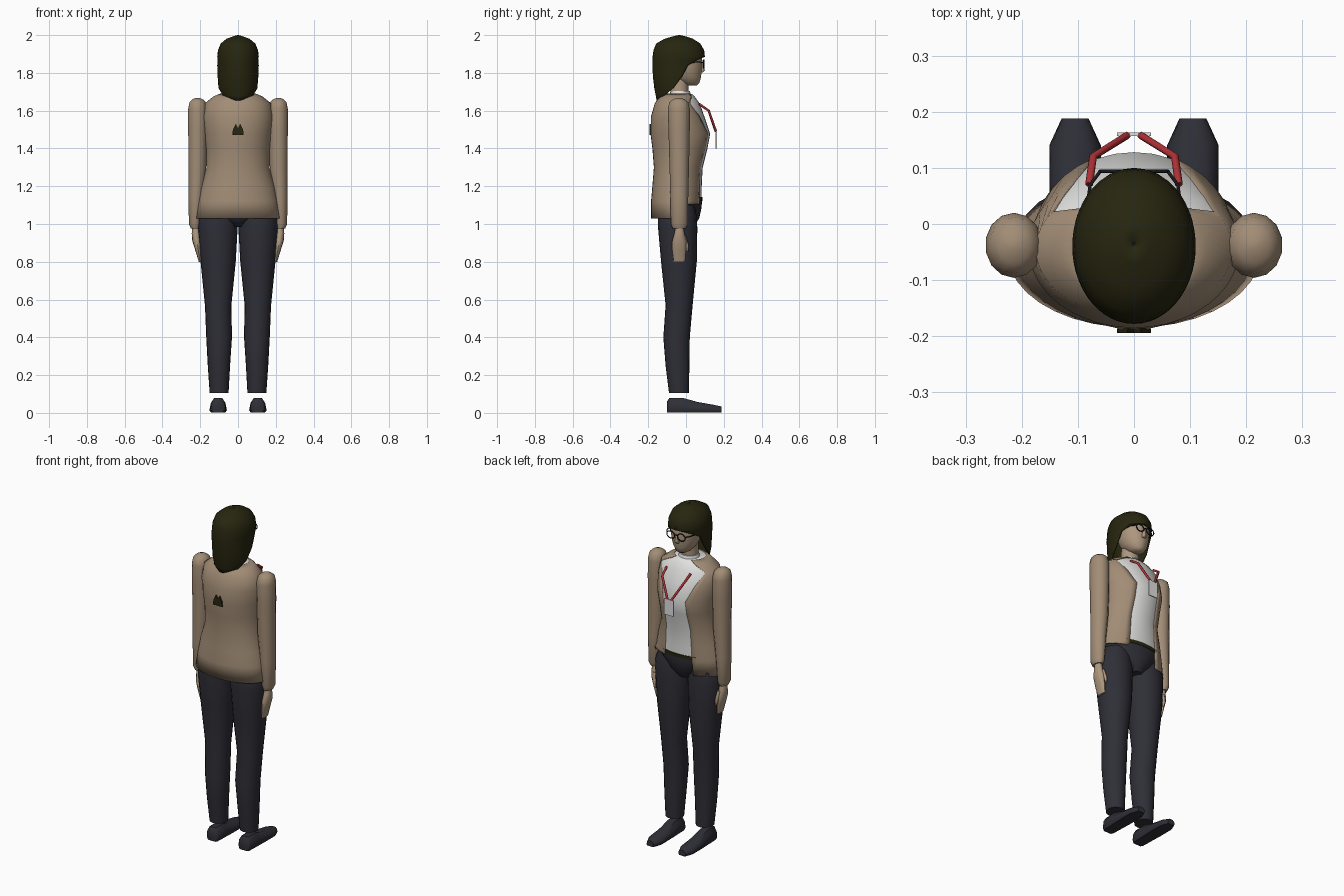
import bpy, bmesh
from math import sin, cos, pi, asin, radians
from mathutils import Vector

old = bpy.data.objects.get("Cube")
if old:
    bpy.data.objects.remove(old, do_unlink=True)


def material(name, r, g, b):
    m = bpy.data.materials.new(name)
    m.use_nodes = True
    m.diffuse_color = (r, g, b, 1)
    bsdf = m.node_tree.nodes["Principled BSDF"]
    bsdf.inputs["Base Color"].default_value = (r, g, b, 1)
    bsdf.inputs["Roughness"].default_value = 0.8
    return m


TAN = material("tan cloth", 0.36, 0.265, 0.18)
SKIN = material("skin", 0.42, 0.31, 0.21)
NAVY = material("dark navy cloth", 0.028, 0.028, 0.038)
WHITE = material("white", 0.75, 0.75, 0.74)
HAIR = material("dark brown", 0.02, 0.019, 0.005)
RED = material("red strap", 0.42, 0.03, 0.035)
BLACK = material("black frame", 0.01, 0.01, 0.01)


def finish(bm, name, mat, angle=40):
    me = bpy.data.meshes.new(name)
    bm.to_mesh(me)
    bm.free()
    me.materials.append(mat)
    ob = bpy.data.objects.new(name, me)
    bpy.context.collection.objects.link(ob)
    bpy.ops.object.select_all(action='DESELECT')
    ob.select_set(True)
    bpy.context.view_layer.objects.active = ob
    bpy.ops.object.shade_smooth_by_angle(angle=radians(angle))
    return ob


def oval(z, w, back, front, cx=0, a=0, n=32):
    """Ring from half width and y range; a leaves a gap at the +y side."""
    cy, d = (back + front) / 2, (front - back) / 2
    steps = n + 1 if a is not None and a > 0 else n
    span = 2 * pi - 2 * a
    return [Vector((cx - w * sin(a + span * i / n), cy + d * cos(a + span * i / n), z))
            for i in range(steps)]


def loft(name, rings, mat, closed=True, shell=0, angle=50):
    bm = bmesh.new()
    vs = [[bm.verts.new(p) for p in r] for r in rings]
    n = len(rings[0])
    for lo, hi in zip(vs, vs[1:]):
        for i in range(n if closed else n - 1):
            j = (i + 1) % n
            bm.faces.new((lo[i], lo[j], hi[j], hi[i]))
    if closed:
        bm.faces.new(vs[0][::-1])
        bm.faces.new(vs[-1])
        bmesh.ops.recalc_face_normals(bm, faces=bm.faces)
    else:
        bmesh.ops.remove_doubles(bm, verts=bm.verts, dist=0.0003)
    ob = finish(bm, name, mat, angle)
    if shell:
        mod = ob.modifiers.new("thickness", 'SOLIDIFY')
        mod.thickness = shell
        mod.offset = -1
    return ob


def tube(name, pts, r, mat, cyclic=False):
    cu = bpy.data.curves.new(name, 'CURVE')
    cu.dimensions = '3D'
    cu.bevel_depth = r
    cu.bevel_resolution = 1
    cu.use_fill_caps = True
    sp = cu.splines.new('POLY')
    sp.points.add(len(pts) - 1)
    for p, q in zip(sp.points, pts):
        p.co = (*q, 1)
    sp.use_cyclic_u = cyclic
    cu.materials.append(mat)
    ob = bpy.data.objects.new(name, cu)
    bpy.context.collection.objects.link(ob)
    return ob


def plate(name, outline, y, thick, mat):
    bm = bmesh.new()
    f = bm.faces.new([bm.verts.new((x, y, z)) for x, z in outline])
    ext = bmesh.ops.extrude_face_region(bm, geom=[f])
    for v in ext["geom"]:
        if isinstance(v, bmesh.types.BMVert):
            v.co.y += thick
    bmesh.ops.recalc_face_normals(bm, faces=bm.faces)
    return finish(bm, name, mat, 20)


# Torso: height, half width, back y, front y, half width of jacket opening
torso = [(1.03, .225, -.185, .08, .095), (1.12, .21, -.185, .085, .09),
         (1.2, .195, -.178, .085, .085), (1.3, .167, -.17, .09, .08),
         (1.4, .17, -.178, .115, .075), (1.48, .18, -.188, .13, .075),
         (1.57, .188, -.185, .10, .11), (1.64, .175, -.165, .075, .145),
         (1.675, .13, -.14, .05, .08), (1.692, .09, -.12, .035, .05)]
jacket = [oval(z, w, b, f, a=asin(o / w)) for z, w, b, f, o in torso]
for p in jacket[0]:
    if p.x > 0.03 and p.y > 0:
        p.z = 1.105
loft("jacket", jacket, TAN, closed=False, shell=0.006)
loft("shirt", [oval(z - .003, w - .004, b + .004, f - .002)
               for z, w, b, f, o in [(1.14, .205, -.18, .085, 0)] + torso[2:]], WHITE)
loft("collar", [oval(1.67, .065, -.09, .03), oval(1.705, .055, -.08, .02)], WHITE)

# Belt and seat of the trousers
loft("belt", [oval(1.122, .195, -.17, .086), oval(1.142, .192, -.17, .087)], HAIR)
loft("trouser_seat", [oval(.985, .05, -.10, .04), oval(1.03, .11, -.15, .07),
                      oval(1.09, .17, -.16, .083), oval(1.125, .19, -.168, .084)], NAVY)

# Plate on the back of the jacket
half = [(.03, 1.47), (.027, 1.50), (.012, 1.53)]
plate("back_patch", half + [(0, 1.51)] + [(-x, z) for x, z in half[::-1]], -.194, .008, HAIR)

# Limb sections: height, inner x, outer x, back y, front y
leg = [(.105, .05, .15, -.09, .015), (.25, .042, .16, -.108, .018),
       (.4, .032, .168, -.12, .02), (.57, .035, .175, -.108, .035),
       (.8, .012, .198, -.132, .057), (.98, .002, .212, -.148, .06),
       (1.05, .004, .21, -.148, .055), (1.1, .02, .185, -.14, .045)]
arm = [(.975, .203, .25, -.07, -.002), (1.0, .196, .261, -.08, .01),
       (1.15, .182, .263, -.083, .012), (1.3, .167, .263, -.087, .016),
       (1.5, .163, .265, -.093, .02), (1.61, .163, .265, -.096, .02),
       (1.645, .17, .258, -.088, .012), (1.66, .185, .243, -.07, -.008),
       (1.668, .206, .222, -.045, -.03)]
hand = [(.80, .195, .208, -.065, -.005), (.86, .194, .226, -.073, 0),
        (.91, .196, .242, -.073, .002), (.95, .2, .245, -.062, -.008),
        (.985, .207, .242, -.055, -.012)]
thumb = [(.855, .198, .206, .002, .012), (.89, .196, .216, -.005, .014),
         (.94, .2, .225, -.03, 0)]
# Shoe stations: y, half width, height
shoe = [(-.1, .03, .06), (-.088, .04, .077), (-.015, .043, .077),
        (.06, .046, .056), (.14, .046, .042), (.188, .024, .032)]

for side, s in (("left", 1), ("right", -1)):
    for part, rows, mat, n in (("trouser_leg", leg, NAVY, 20), ("sleeve", arm, TAN, 14),
                               ("hand", hand, SKIN, 12), ("thumb", thumb, SKIN, 8)):
        loft(side + "_" + part, [oval(z, (o - i) / 2, b, f, cx=s * (i + o) / 2, n=n)
                                 for z, i, o, b, f in rows], mat)
    rings = []
    for y, h, t in shoe:
        edge = [(.8, 0), (1, .25), (.9, .65), (.5, 1)]
        edge += [(-x, z) for x, z in edge[::-1]]
        rings.append([Vector((s * .105 + x * h, y, .002 + z * t)) for x, z in edge])
    loft(side + "_shoe", rings, NAVY)

    # Lanyard strap and spectacle parts
    tube(side + "_strap", [(s * .08, .07, 1.635), (s * .073, .12, 1.60),
                           (s * .012, .158, 1.49)], .007, RED)
    tube(side + "_lens_rim", [(s * .035 + .026 * cos(k * pi / 8), .094,
                               1.848 + .021 * sin(k * pi / 8)) for k in range(16)],
         .003, BLACK, cyclic=True)
    tube(side + "_temple", [(s * .06, .094, 1.855), (s * .078, .07, 1.857),
                            (s * .088, 0, 1.855)], .003, BLACK)

tube("spectacle_bridge", [(-.01, .094, 1.852), (0, .097, 1.855), (.01, .094, 1.852)], .003, BLACK)
plate("badge", [(-.03, 1.4), (.03, 1.4), (.03, 1.495), (-.03, 1.495)], .157, .006, WHITE)

# Head, neck and nose
loft("neck", [oval(1.66, .05, -.085, .012), oval(1.78, .048, -.08, .015)], SKIN)
loft("head", [oval(1.733, .02, .01, .055), oval(1.745, .042, -.03, .07),
              oval(1.775, .064, -.07, .079), oval(1.81, .077, -.09, .083),
              oval(1.86, .085, -.10, .087), oval(1.91, .082, -.10, .08),
              oval(1.95, .055, -.08, .04)], SKIN)
loft("nose", [oval(1.803, .012, .07, .09, n=10), oval(1.813, .014, .07, .1, n=10),
              oval(1.855, .006, .07, .09, n=10)], SKIN)

# Hair: height, half width, back y, front y, gap half angle in degrees
hair = [(1.65, .085, -.155, .06, 165), (1.68, .1, -.16, .07, 127),
        (1.72, .105, -.168, .08, 100), (1.78, .108, -.175, .09, 80),
        (1.84, .11, -.178, .098, 68), (1.868, .11, -.178, .1, 45),
        (1.885, .11, -.177, .1, .01), (1.92, .106, -.172, .096, .01),
        (1.955, .092, -.158, .076, .01), (1.98, .062, -.115, .038, .01),
        (1.993, .028, -.07, 0, .01), (2.0, .004, -.04, -.032, .01)]
loft("hair", [oval(z, w, b, f, a=radians(g)) for z, w, b, f, g in hair],
     HAIR, closed=False, shell=0.012, angle=60)
loft("hair_crown", [oval(1.88, .098, -.16, .088), oval(1.95, .08, -.14, .06),
                    oval(1.992, .01, -.045, -.025)], HAIR)
